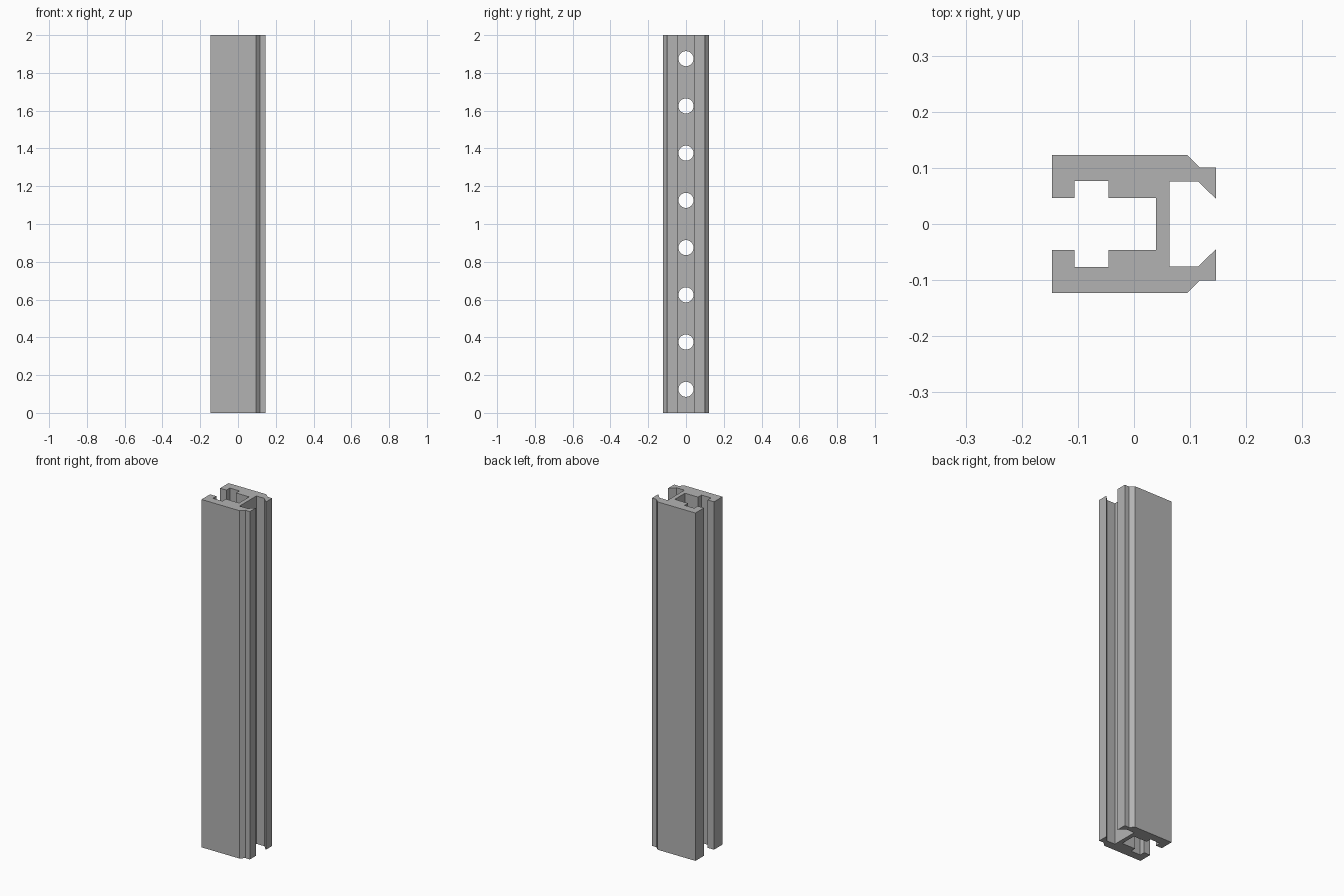
import bpy
import bmesh
from mathutils import Matrix

if "Cube" in bpy.data.objects:
    bpy.data.objects.remove(bpy.data.objects["Cube"], do_unlink=True)

HEIGHT = 2.0
HOLES = 8
HOLE_RADIUS = 0.04
WEB_X = 0.051

# Bare metal colour
metal = bpy.data.materials.new("grey_metal")
metal.use_nodes = True
grey = (0.45, 0.45, 0.45, 1)
metal.diffuse_color = grey
metal.node_tree.nodes["Principled BSDF"].inputs["Base Color"].default_value = grey


def make_object(name, bm):
    bmesh.ops.recalc_face_normals(bm, faces=bm.faces)
    mesh = bpy.data.meshes.new(name)
    bm.to_mesh(mesh)
    bm.free()
    mesh.materials.append(metal)
    obj = bpy.data.objects.new(name, mesh)
    bpy.context.collection.objects.link(obj)
    return obj


# Rail: half of the section, mirrored across y and extruded upwards
half = [(0.039, 0.046), (-0.045, 0.046), (-0.045, 0.077), (-0.106, 0.077),
        (-0.106, 0.046), (-0.146, 0.046), (-0.146, 0.123), (0.095, 0.123),
        (0.117, 0.101), (0.146, 0.101), (0.146, 0.045), (0.114, 0.076),
        (0.063, 0.076)]
section = half + [(x, -y) for x, y in reversed(half)]
bm = bmesh.new()
base = bm.faces.new([bm.verts.new((x, y, 0)) for x, y in section])
extruded = bmesh.ops.extrude_face_region(bm, geom=[base], use_keep_orig=True)
top = [v for v in extruded["geom"] if isinstance(v, bmesh.types.BMVert)]
bmesh.ops.translate(bm, verts=top, vec=(0, 0, HEIGHT))
rail = make_object("slotted_rail", bm)

# Row of round holes through the web
bm = bmesh.new()
pitch = HEIGHT / HOLES
for i in range(HOLES):
    place = (Matrix.Translation((WEB_X, 0, pitch * (i + 0.5)))
             @ Matrix.Rotation(1.5708, 4, "Y"))
    bmesh.ops.create_cone(bm, cap_ends=True, segments=32, radius1=HOLE_RADIUS,
                          radius2=HOLE_RADIUS, depth=0.06, matrix=place)
cutter = make_object("hole_cutter", bm)
cutter.hide_render = True

cut = rail.modifiers.new("web_holes", "BOOLEAN")
cut.operation = "DIFFERENCE"
cut.solver = "EXACT"
cut.object = cutter
bpy.ops.object.select_all(action="DESELECT")
rail.select_set(True)
bpy.context.view_layer.objects.active = rail
bpy.ops.object.modifier_apply(modifier=cut.name)
bpy.data.objects.remove(cutter, do_unlink=True)
bpy.ops.object.shade_smooth_by_angle(angle=0.5)
